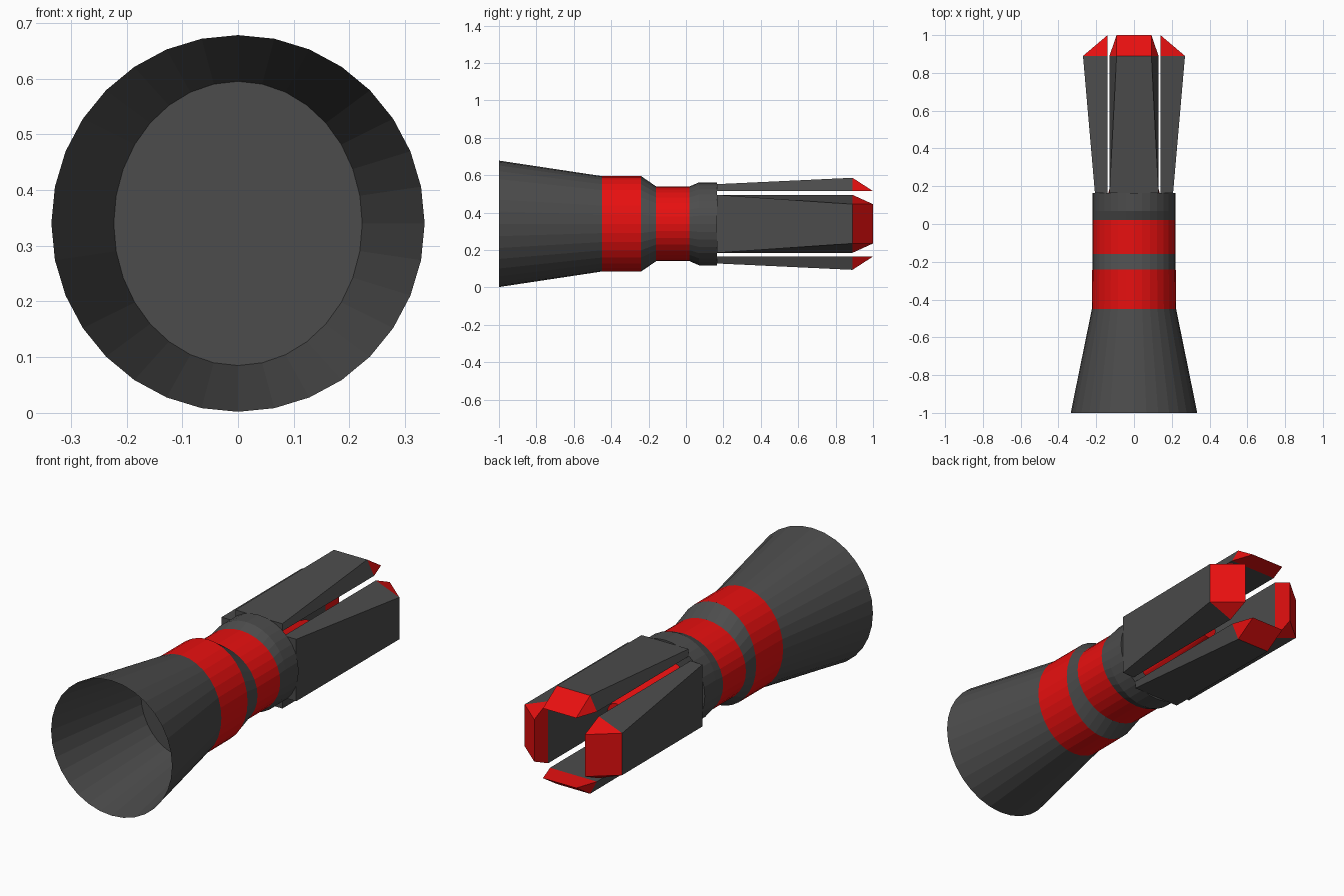
import bpy, bmesh, math
from mathutils import Vector

if "Cube" in bpy.data.objects:
    bpy.data.objects.remove(bpy.data.objects["Cube"])

CENTRE_Z = 0.34
SIDES = 32


def material(name, rgb):
    m = bpy.data.materials.new(name)
    m.diffuse_color = (*rgb, 1)
    m.use_nodes = True
    m.node_tree.nodes["Principled BSDF"].inputs["Base Color"].default_value = m.diffuse_color
    return m


GREY = material("dark grey", (0.072, 0.072, 0.072))
RED = material("bright red", (0.8, 0.005, 0.005))


def finish(name, bm):
    bmesh.ops.recalc_face_normals(bm, faces=bm.faces[:])
    me = bpy.data.meshes.new(name)
    bm.to_mesh(me)
    bm.free()
    me.materials.append(GREY)
    me.materials.append(RED)
    ob = bpy.data.objects.new(name, me)
    bpy.context.collection.objects.link(ob)
    return ob


def loft(name, sections, colours, caps=()):
    """Skin oval rings (y, x radius, z radius) along y; one colour per span."""
    bm = bmesh.new()
    rings = []
    for y, rx, rz in sections:
        angles = [2 * math.pi * i / SIDES for i in range(SIDES)]
        rings.append([bm.verts.new((rx * math.sin(a), y, CENTRE_Z + rz * math.cos(a)))
                      for a in angles])
    for r0, r1, colour in zip(rings, rings[1:], colours):
        for i in range(SIDES):
            j = (i + 1) % SIDES
            bm.faces.new((r0[i], r0[j], r1[j], r1[i])).material_index = colour
    for i, colour in caps:
        bm.faces.new(rings[i]).material_index = colour
    return finish(name, bm)


# Open flared nozzle
loft("nozzle", [(-1, 0.335, 0.338), (-0.45, 0.223, 0.255)], [0])

# Banded engine body, closed at both ends
loft("body",
     [(-0.45, 0.223, 0.255), (-0.24, 0.221, 0.255), (-0.16, 0.22, 0.2),
      (0.02, 0.22, 0.2), (0.07, 0.22, 0.222), (0.165, 0.22, 0.222)],
     [1, 0, 1, 0, 0], caps=[(0, 0), (5, 0)])

# Red core hidden between the prongs
loft("core", [(0.165, 0.135, 0.135), (0.55, 0.05, 0.05)], [1], caps=[(1, 1)])


def prong(name, out, side, inner, base_outer, tip_outer, wide, narrow):
    """Wedge prong: outer face narrows to the rear, with a red chamfered tip."""
    bm = bmesh.new()

    def pair(y, radius, half):
        return [bm.verts.new(Vector((0, y, CENTRE_Z)) + out * radius + side * s * half)
                for s in (-1, 1)]

    bi, bo = pair(0.165, inner, wide), pair(0.165, base_outer, wide)
    ti, to = pair(0.89, inner, wide), pair(0.89, tip_outer, narrow)
    end = pair(1.0, inner, narrow)
    grey = [(bo[0], bo[1], to[1], to[0]), (bi[0], bi[1], ti[1], ti[0]),
            (bi[0], bi[1], bo[1], bo[0])]
    grey += [(bi[k], bo[k], to[k], ti[k]) for k in (0, 1)]
    red = [(to[0], to[1], end[1], end[0]), (ti[0], ti[1], end[1], end[0])]
    red += [(ti[k], to[k], end[k]) for k in (0, 1)]
    for colour, faces in enumerate((grey, red)):
        for f in faces:
            bm.faces.new(f).material_index = colour
    finish(name, bm)


# Four prongs: upper and lower, right and left
X, Z = Vector((1, 0, 0)), Vector((0, 0, 1))
for s, upright, across in ((1, "upper", "right"), (-1, "lower", "left")):
    prong(upright + "_prong", Z * s, X, 0.175, 0.212, 0.246, 0.13, 0.092)
    prong(across + "_prong", X * s, Z, 0.14, 0.207, 0.27, 0.155, 0.105)
